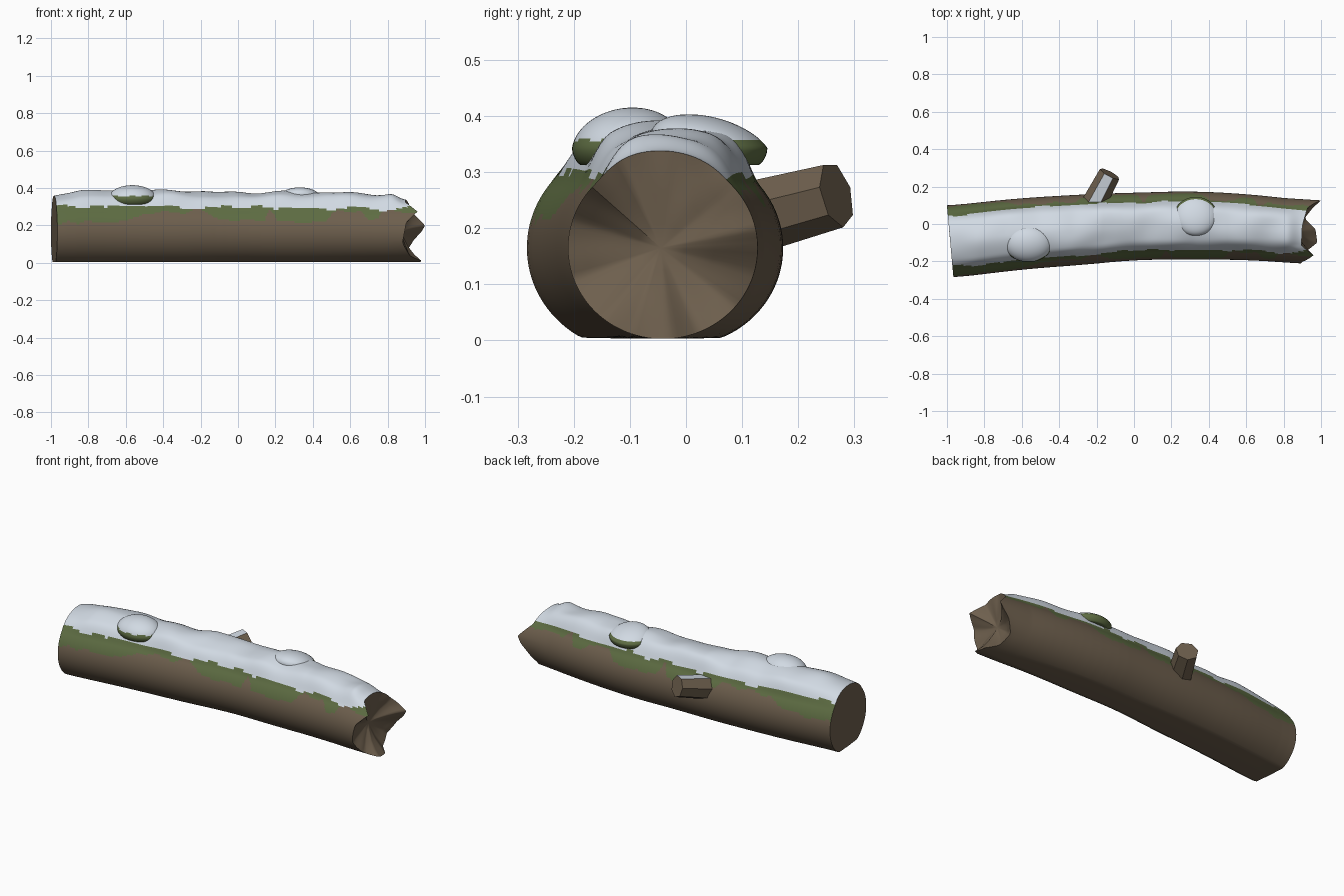
import bpy, bmesh, math
from mathutils import Vector, noise

if "Cube" in bpy.data.objects:
    bpy.data.objects.remove(bpy.data.objects["Cube"])


def make_mat(name, rgb):
    m = bpy.data.materials.new(name)
    m.diffuse_color = (*rgb, 1)
    m.use_nodes = True
    m.node_tree.nodes["Principled BSDF"].inputs["Base Color"].default_value = m.diffuse_color
    return m


MATS = [make_mat("bark brown", (0.155, 0.115, 0.075)),
        make_mat("moss green", (0.11, 0.15, 0.055)),
        make_mat("snow white", (0.64, 0.70, 0.77))]
BARK, MOSS, SNOW = 0, 1, 2


def finish(bm, name, rule, angle=40):
    bm.normal_update()
    for f in bm.faces:
        f.material_index = rule(f)
    me = bpy.data.meshes.new(name)
    bm.to_mesh(me)
    bm.free()
    for m in MATS:
        me.materials.append(m)
    ob = bpy.data.objects.new(name, me)
    bpy.context.collection.objects.link(ob)
    bpy.ops.object.select_all(action='DESELECT')
    ob.select_set(True)
    bpy.context.view_layer.objects.active = ob
    bpy.ops.object.shade_smooth_by_angle(angle=math.radians(angle))
    return ob


def lerp_table(table, x):
    for (a, va), (b, vb) in zip(table, table[1:]):
        if x <= b:
            t = max(0, (x - a) / (b - a))
            return va + (vb - va) * t
    return table[-1][1]


def smooth(t):
    t = min(1, max(0, t))
    return t * t * (3 - 2 * t)


def wob(x, y, z, s, seed=0):
    return noise.noise(Vector((x * s + seed, y * s, z * s)))


CENTRE = [(-1, -.097), (-.6, -.052), (-.2, -.025), (0, -.012), (.3, -.007), (.6, -.015), (.9, -.042), (1, -.05)]
RADIUS = [(-1, .192), (-.6, .19), (-.2, .187), (0, .179), (.3, .183), (.6, .176), (.9, .17), (1, .165)]
# how far the broken end reaches, by angle around the log
BREAK = [(0, .98), (12, 1.0), (40, .93), (80, .90), (115, .895), (138, .96), (162, .90), (200, .88),
         (232, .92), (250, .98), (275, .97), (292, .92), (320, .90), (345, .94), (360, .98)]
# lower limit of the moss along the log
MOSS_LOW = [(-1, .215), (-.6, .215), (-.5, .265), (-.2, .28), (-.13, .235), (0, .22), (.14, .23), (.17, .29),
            (.21, .23), (.35, .22), (.48, .225), (.53, .28), (.66, .275), (.7, .23), (.75, .235), (.79, .29),
            (.85, .27), (1, .26)]


def avg(table, x, w=.12):
    return sum(lerp_table(table, x + d * w) for d in (-1, -.5, 0, .5, 1)) / 5


def snow_line(x, y):
    return .297 - .008 * x + .02 * wob(x, y, 0, 9)


def log_rule(f):
    c = f.calc_center_median()
    if abs(f.normal.x) > .75 or (f.normal.x > .35 and c.x > .9) or len(f.verts) > 4:
        return BARK
    if c.z > snow_line(c.x, c.y):
        return SNOW
    xs = c.x if c.y < 0 else c.x + .12
    low = lerp_table(MOSS_LOW, xs) + .02 * wob(c.x, c.y, c.z, 14, 5)
    return MOSS if c.z > low else BARK


# log: rings swept along a gently bent path, snow swelling the upper side
N, ROWS = 112, 220
bm = bmesh.new()
rings = []
for i in range(ROWS + 1):
    s = -.983 + 1.883 * i / ROWS
    cy, r = avg(CENTRE, s), avg(RADIUS, s)
    ring = []
    for j in range(N):
        a = 2 * math.pi * j / N
        y, z = r * math.cos(a), .165 + r * 0.96 * math.sin(a)
        x = s
        if s > .8:
            x = .8 + (s - .8) * (lerp_table(BREAK, math.degrees(a)) - .8) / .1
        x -= .09 * y * smooth((.1 - s) / 1.1)
        ends = smooth((s + 1.0) / .22 + .25) * (.3 + .7 * smooth((.9 - s) / .09))
        k = .038 * smooth((z - .275) / .05) * ends * (1 + .5 * wob(x, y, z, 6, 2))
        y += k * .25 * math.cos(a)
        z = max(z + k, .003 + .004 * abs(math.cos(a)))
        ring.append(bm.verts.new((x, cy + y, z)))
    rings.append(ring)


def bridge(a, b):
    for j in range(N):
        bm.faces.new((a[j], b[j], b[(j + 1) % N], a[(j + 1) % N])[::-1])


for a, b in zip(rings, rings[1:]):
    bridge(a, b)
bm.faces.new(rings[0])
# hollow broken end
mid = Vector((.875, -.045, .165))
last = rings[-1]
skin_count = len(bm.faces)
for t in (.2, .45, .75):
    inner = []
    for v in rings[-1]:
        p = v.co.lerp(mid, t)
        p.x = mid.x + (v.co.x - mid.x) * (1 - t) ** 1.6 + .012 * wob(p.x, p.y, p.z, 16)
        inner.append(bm.verts.new(p))
    bridge(last, inner)
    last = inner
tip = bm.verts.new(mid)
for j in range(N):
    bm.faces.new((last[(j + 1) % N], tip, last[j]))
bmesh.ops.recalc_face_normals(bm, faces=bm.faces)
bm.faces.ensure_lookup_table()
broken = {bm.faces[i] for i in range(skin_count, len(bm.faces))}
bm.normal_update()
finish(bm, "log", lambda f: BARK if f in broken else log_rule(f))


# shelf fungus with a mound of snow on top
def shelf(name, loc, rx, ry, top, shear):
    bm = bmesh.new()
    bmesh.ops.create_uvsphere(bm, u_segments=48, v_segments=40, radius=1)
    for v in bm.verts:
        x, y, z = v.co
        h = z * top if z > 0 else max(z * .06, -.03)
        v.co = (loc[0] + x * rx, loc[1] + y * ry + shear * max(z, 0), loc[2] + h)
    finish(bm, name, lambda f: SNOW if f.calc_center_median().z >
           .357 + .004 * wob(*f.calc_center_median(), 20) else MOSS)


shelf("front_shelf_fungus", (-.565, -.105, .343), .128, .098, .072, .01)
shelf("back_shelf_fungus", (.33, .045, .343), .115, .1, .06, -.04)

# broken branch stub
bm = bmesh.new()
p0, p1 = Vector((-.24, .06, .205)), Vector((-.13, .268, .26))
d = (p1 - p0).normalized()
side = d.cross(Vector((0, 0, 1))).normalized()
up = side.cross(d)
S = 7
loops = []
for p, r in ((p0, .07), (p1, .06)):
    loops.append([bm.verts.new(p + r * (side * math.sin(2 * math.pi * (j + .5) / S)
                                        + up * math.cos(2 * math.pi * (j + .5) / S))) for j in range(S)])
for j in range(S):
    k = (j + 1) % S
    bm.faces.new((loops[0][j], loops[0][k], loops[1][k], loops[1][j]))
bm.faces.new(loops[0])
bm.faces.new(loops[1])
bmesh.ops.recalc_face_normals(bm, faces=bm.faces)
finish(bm, "branch_stub", lambda f: SNOW if f.normal.z > .8 else BARK, 30)
